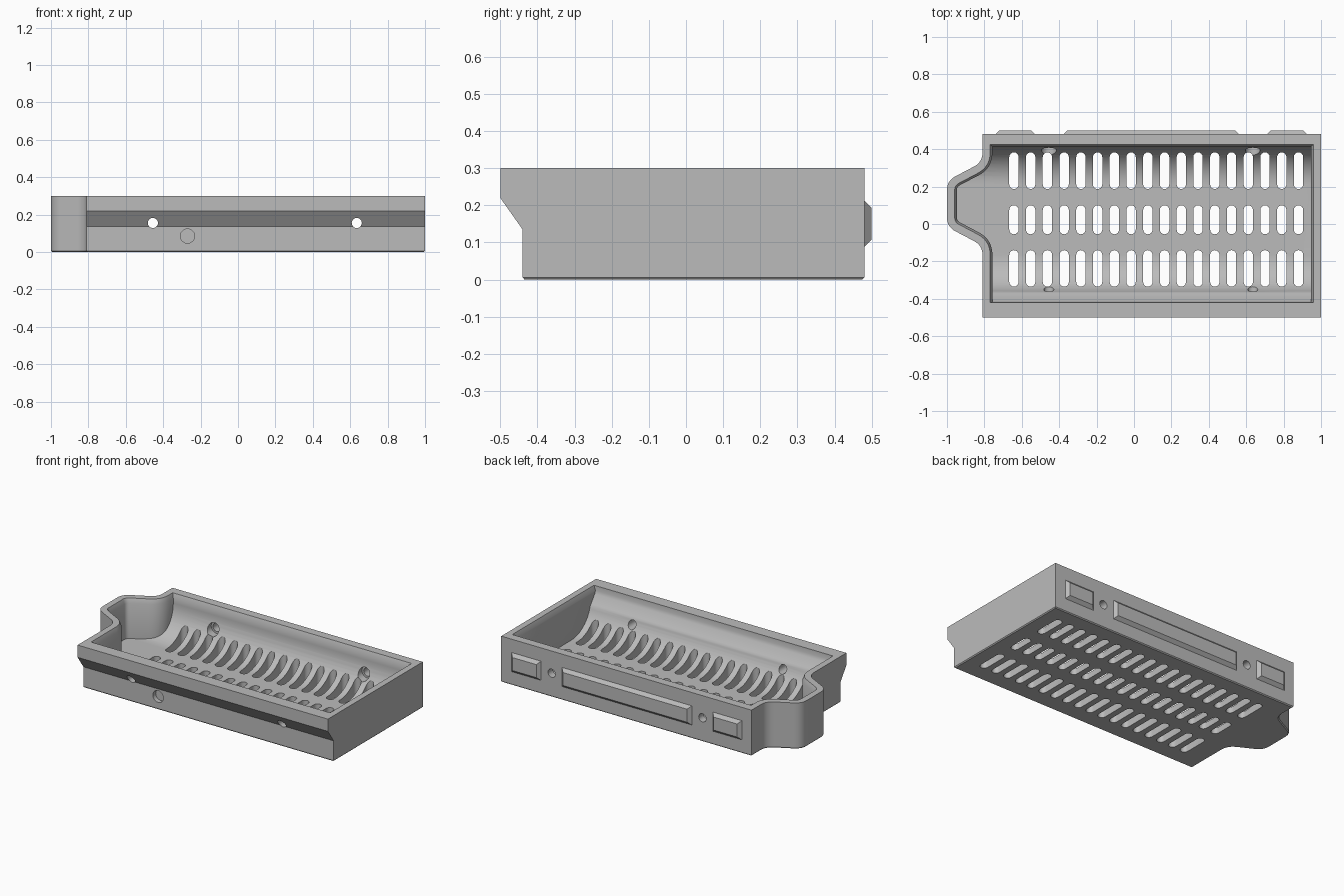
import bpy, bmesh, math
from mathutils import Vector

if "Cube" in bpy.data.objects:
    bpy.data.objects.remove(bpy.data.objects["Cube"])

grey = bpy.data.materials.new("plain grey")
grey.use_nodes = True
COLOR = (0.5, 0.5, 0.5, 1)
grey.diffuse_color = COLOR
grey.node_tree.nodes["Principled BSDF"].inputs["Base Color"].default_value = COLOR


def loft(bm, rings):
    """Closed solid skinned through rings of equal point count."""
    vs = [[bm.verts.new(p) for p in r] for r in rings]
    n = len(vs[0])
    for a, b in zip(vs, vs[1:]):
        for i in range(n):
            bm.faces.new((a[i], a[(i + 1) % n], b[(i + 1) % n], b[i]))
    bm.faces.new(vs[0][::-1])
    bm.faces.new(vs[-1])


def solid(name, *parts):
    bm = bmesh.new()
    for rings in parts:
        loft(bm, rings)
    bmesh.ops.recalc_face_normals(bm, faces=bm.faces)
    me = bpy.data.meshes.new(name)
    bm.to_mesh(me)
    bm.free()
    me.materials.append(grey)
    ob = bpy.data.objects.new(name, me)
    bpy.context.collection.objects.link(ob)
    return ob


def activate(ob):
    bpy.ops.object.select_all(action='DESELECT')
    ob.select_set(True)
    bpy.context.view_layer.objects.active = ob


def combine(ob, tool, op):
    mod = ob.modifiers.new("combine", 'BOOLEAN')
    mod.operation, mod.object, mod.solver = op, tool, 'EXACT'
    activate(ob)
    bpy.ops.object.modifier_apply(modifier=mod.name)
    bpy.data.objects.remove(tool)


def x_prism(profile, x0, x1):
    return [[(x, y, z) for y, z in profile] for x in (x0, x1)]


def y_cylinder(x, z, r, y0, y1, n=24):
    turns = [2 * math.pi * i / n for i in range(n)]
    return [[(x + r * math.cos(a), y, z + r * math.sin(a)) for a in turns] for y in (y0, y1)]


# Plan outline with a rounded bay on the right end
PLAN = [Vector(p) for p in ((1, -.5), (1, .48), (-.81, .48), (-.81, .331),
                            (-1, .231), (-1, -.015), (-.81, -.115), (-.81, -.5))]
BEND = {3: -1, 4: 1, 5: 1, 6: -1}


def plan_ring(inset, z, steps=8):
    n, corners = len(PLAN), []
    for i, v in enumerate(PLAN):
        d1 = (v - PLAN[i - 1]).normalized()
        d2 = (PLAN[(i + 1) % n] - v).normalized()
        n1, n2 = Vector((-d1.y, d1.x)), Vector((-d2.y, d2.x))
        corners.append(v + (n1 + n2) * inset / (1 + n1.dot(n2)))
    ring = []
    for i, v in enumerate(corners):
        if i not in BEND:
            ring.append((v.x, v.y, z))
            continue
        t = .6 * (.085 - BEND[i] * inset)
        a = v + (corners[i - 1] - v).normalized() * t
        b = v + (corners[(i + 1) % n] - v).normalized() * t
        for k in range(steps + 1):
            s = k / steps
            p = a * (1 - s) ** 2 + v * 2 * s * (1 - s) + b * s * s
            ring.append((p.x, p.y, z))
    return ring


# Outer shell: side profile with overhanging front lip, trimmed to the plan
SIDE = [(-.435, 0), (.48 + .1, 0), (.48 + .1, .3), (-.6, .3), (-.6, .22),
        (-.5, .22), (-.44, .135), (-.44, .006)]
tray = solid("tray", x_prism(SIDE, -1.2, 1.2))
combine(tray, solid("plan_tool", [plan_ring(.006, -.0001), plan_ring(0, .006),
                                  plan_ring(0, .4)]), 'INTERSECT')

# Hollow: trough section with large floor fillets, trimmed to the inset plan
R, FLOOR = .2, .04


def fillet(cy, start, end, n=14):
    angles = [math.radians(start + (end - start) * i / n) for i in range(n + 1)]
    return [(cy + R * math.cos(a), FLOOR + R + R * math.sin(a)) for a in angles]


trough = [(-.42, .31), (-.418, .27), (-.41, .25), (-.372, .2)]
trough += fillet(-.17, 194.5, 270) + fillet(.213, 270, 360)
trough += [(.413, .27), (.425, .302), (.425, .31)]
hollow = solid("hollow_tool", x_prism(trough, -1.2, 1.2))
combine(hollow, solid("inset_tool", [plan_ring(.053, -.1), plan_ring(.053, .27),
                                     plan_ring(.041, .3), plan_ring(.041, .4)]), 'INTERSECT')
combine(tray, hollow, 'DIFFERENCE')


# Floor slots: three rows of round-ended openings
def slot(x, y0, y1, r=.025, n=8):
    ring = []
    for cy, start in ((y1 - r, 0), (y0 + r, math.pi)):
        for i in range(n + 1):
            a = start + math.pi * i / n
            ring.append((x + r * math.cos(a), cy + r * math.sin(a)))
    return [[(px, py, z) for px, py in ring] for z in (-.1, .28)]


ROWS = ((-.335, -.14), (-.055, .1), (.187, .383))
slots = [slot(-.642 + .0895 * i, a, b) for i in range(18) for a, b in ROWS]
combine(tray, solid("slot_tool", *slots), 'DIFFERENCE')

# Screw holes through both long walls, counterbores inside, blind front hole
HOLES = (-.455, .635)
combine(tray, solid("bore_tool", *[y_cylinder(x, .155, .04, .2, .43) for x in HOLES]), 'DIFFERENCE')
combine(tray, solid("hole_tool", *[y_cylinder(x, .155, .027, -.7, .7) for x in HOLES]), 'DIFFERENCE')
combine(tray, solid("blind_tool", y_cylinder(-.27, .085, .038, -.6, -.41)), 'DIFFERENCE')
activate(tray)
bpy.ops.object.shade_smooth_by_angle(angle=math.radians(28))


# Bevelled raised pads on the back wall
def pad_ring(x0, x1, inset, y):
    a, b, lo, hi = x0 + inset, x1 - inset, .088 + inset, .213 - inset
    return [(a, y, lo), (b, y, lo), (b, y, hi), (a, y, hi)]


for name, x0, x1 in (("right_pad", -.74, -.53), ("middle_pad", -.378, .56), ("left_pad", .712, .925)):
    solid(name, [pad_ring(x0, x1, 0, .47), pad_ring(x0, x1, 0, .48), pad_ring(x0, x1, .02, .5)])
